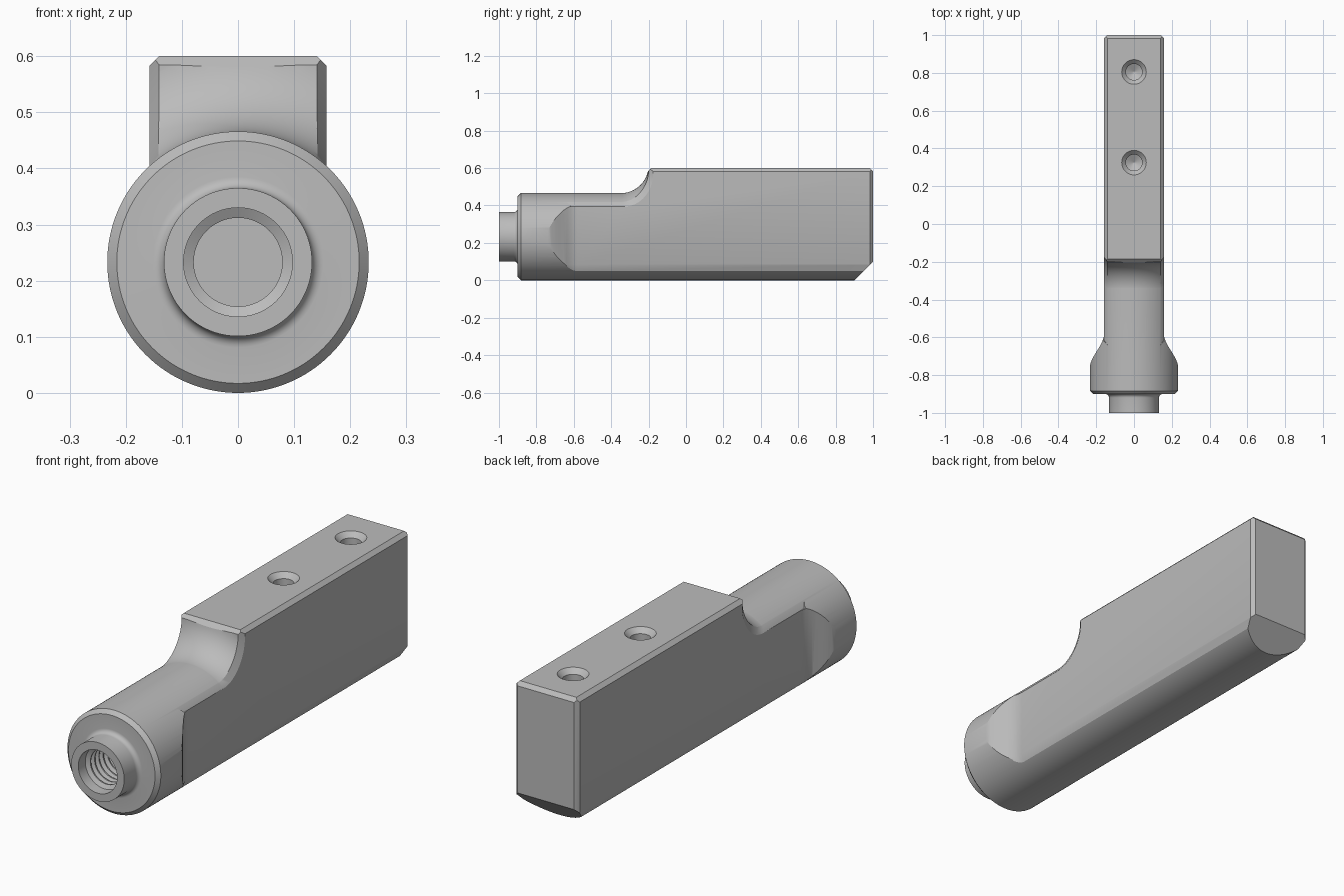
import bpy, bmesh, math
from math import sin, cos, pi, sqrt

cube = bpy.data.objects.get("Cube")
if cube:
    bpy.data.objects.remove(cube, do_unlink=True)

R = 0.233        # barrel radius, also the height of its axis
W = 0.158        # half width of the flat sides
C = 0.017        # chamfer size
TOP = 0.6
FILLET = 0.15    # radius of the sweep from barrel to block

grey = bpy.data.materials.new("plain_grey")
grey.use_nodes = True
grey.diffuse_color = (0.5, 0.5, 0.5, 1)
grey.node_tree.nodes["Principled BSDF"].inputs["Base Color"].default_value = (0.5, 0.5, 0.5, 1)


def loft(name, rings):
    """Closed solid through loops that all have the same point count."""
    bm = bmesh.new()
    loops = [[bm.verts.new(p) for p in ring] for ring in rings]
    n = len(loops[0])
    for a, b in zip(loops, loops[1:]):
        for i in range(n):
            j = (i + 1) % n
            bm.faces.new((a[i], a[j], b[j], b[i]))
    bm.faces.new(loops[0])
    bm.faces.new(loops[-1])
    bmesh.ops.recalc_face_normals(bm, faces=bm.faces)
    mesh = bpy.data.meshes.new(name)
    bm.to_mesh(mesh)
    bm.free()
    mesh.materials.append(grey)
    obj = bpy.data.objects.new(name, mesh)
    bpy.context.collection.objects.link(obj)
    return obj


def turn_y(name, profile, n=128):
    """Turn (y, radius) points about the barrel axis."""
    return loft(name, [[(r * cos(2 * pi * i / n), y, R + r * sin(2 * pi * i / n))
                        for i in range(n)] for y, r in profile])


def turn_z(name, y0, profile, n=48):
    """Turn (z, radius) points about a vertical axis."""
    return loft(name, [[(r * cos(2 * pi * i / n), y0 + r * sin(2 * pi * i / n), z)
                        for i in range(n)] for z, r in profile])


def combine(target, tool, operation):
    mod = target.modifiers.new(operation, "BOOLEAN")
    mod.operation = operation
    mod.solver = "EXACT"
    mod.object = tool
    bpy.context.view_layer.objects.active = target
    bpy.ops.object.modifier_apply(modifier=mod.name)
    bpy.data.objects.remove(tool, do_unlink=True)


# Barrel with stepped neck and a small fillet at the neck's base
neck = [(-1, 0.132)]
neck += [(-0.92 + 0.02 * sin(a), 0.152 - 0.02 * cos(a)) for a in [k * pi / 12 for k in range(7)]]
handle = turn_y("threaded_handle", neck + [(-0.9, R - C), (-0.9 + C, R), (1.05, R)])

# Raised block, swept down onto the barrel
section = [(-0.2, 0.2), (0.2, 0.2), (0.2, TOP - 0.2 + W - C), (W - C, TOP),
           (C - W, TOP), (-0.2, TOP - 0.2 + W - C)]
block = loft("block", [[(x, y, z) for x, z in section] for y in (-0.55, 1.05)])
angles = [k * pi / 32 for k in range(17)]
arc = [(-0.2 - FILLET + FILLET * sin(a), R + FILLET * (1 - cos(a))) for a in angles]
sweep = turn_y("sweep", [(-0.6, R - 0.0005)] + [(y, r - 0.0005) for y, r in arc]
               + [(-0.2, 0.8), (1.1, 0.8)])
combine(block, sweep, "INTERSECT")
combine(handle, block, "UNION")

# Flat sides that flare out to the full barrel, chamfered below and behind
half = [(0.3, -1.2), (0.3, -0.82), (0.238, -0.78)]
for k in range(13):
    t = k / 12
    half.append((0.235 - (0.235 - W) * t * t * (3 - 2 * t), -0.765 + 0.185 * t))
half += [(W, 1 - C), (W - C, 1)]
plan = lambda inset, z: [(x - inset, y, z) for x, y in half] + \
                        [(inset - x, y, z) for x, y in reversed(half)]
sides = loft("sides", [plan(0.076, -0.1), plan(0, 0.085), plan(0, 0.8)])
combine(handle, sides, "INTERSECT")

# Chamfer where the flat sides meet the barrel top and the sweep
edge = W - C
side_curve = [(y, R + sqrt(r * r - edge * edge)) for y, r in arc]
low = side_curve[0][1]
outline = [(-1.5, -0.5), (-1.5, 0.6), (-0.72, 0.6), (-0.64, low)] + side_curve
outline += [(-0.2, 1.2), (1.3, 1.2), (1.3, -0.5)]
rings = []
for x in (-0.4, -W, 0, W, 0.4):
    shift = 1.4 * (edge - min(abs(x), W))
    rings.append([(x, y - shift, z + shift) for y, z in outline])
combine(handle, loft("edge_chamfer", rings), "INTERSECT")

# Sloped heel and the chamfers on the block's front and rear top edges
trim = [(-1.2, -0.1), (0.8, -0.1), (1.1, 0.2), (1.1, TOP - C - 0.1), (0.95, TOP - C + 0.05),
        (-0.152, 0.633), (-0.21, 0.575), (-0.215, 0.8), (-1.2, 0.8)]
combine(handle, loft("trim", [[(x, y, z) for y, z in trim] for x in (-0.5, 0.5)]), "INTERSECT")

# Threaded bore in the neck
bore = [(-1.05, 0.097), (-0.95, 0.097)]
for k in range(8):
    y = -0.94 + 0.03 * k
    bore += [(y, 0.079), (y + 0.006, 0.079), (y + 0.015, 0.095), (y + 0.021, 0.095)]
bore += [(-0.69, 0.079), (-0.66, 0.079)]
combine(handle, turn_y("bore", bore, 64), "DIFFERENCE")

# Two countersunk holes in the top
for y0 in (0.325, 0.805):
    hole = turn_z("hole", y0, [(0.65, 0.115), (TOP, 0.065), (0.578, 0.043),
                               (0.4, 0.043), (0.378, 0.002)])
    combine(handle, hole, "DIFFERENCE")

bpy.ops.object.select_all(action="DESELECT")
handle.select_set(True)
bpy.context.view_layer.objects.active = handle
bpy.ops.object.shade_smooth_by_angle(angle=math.radians(25))
